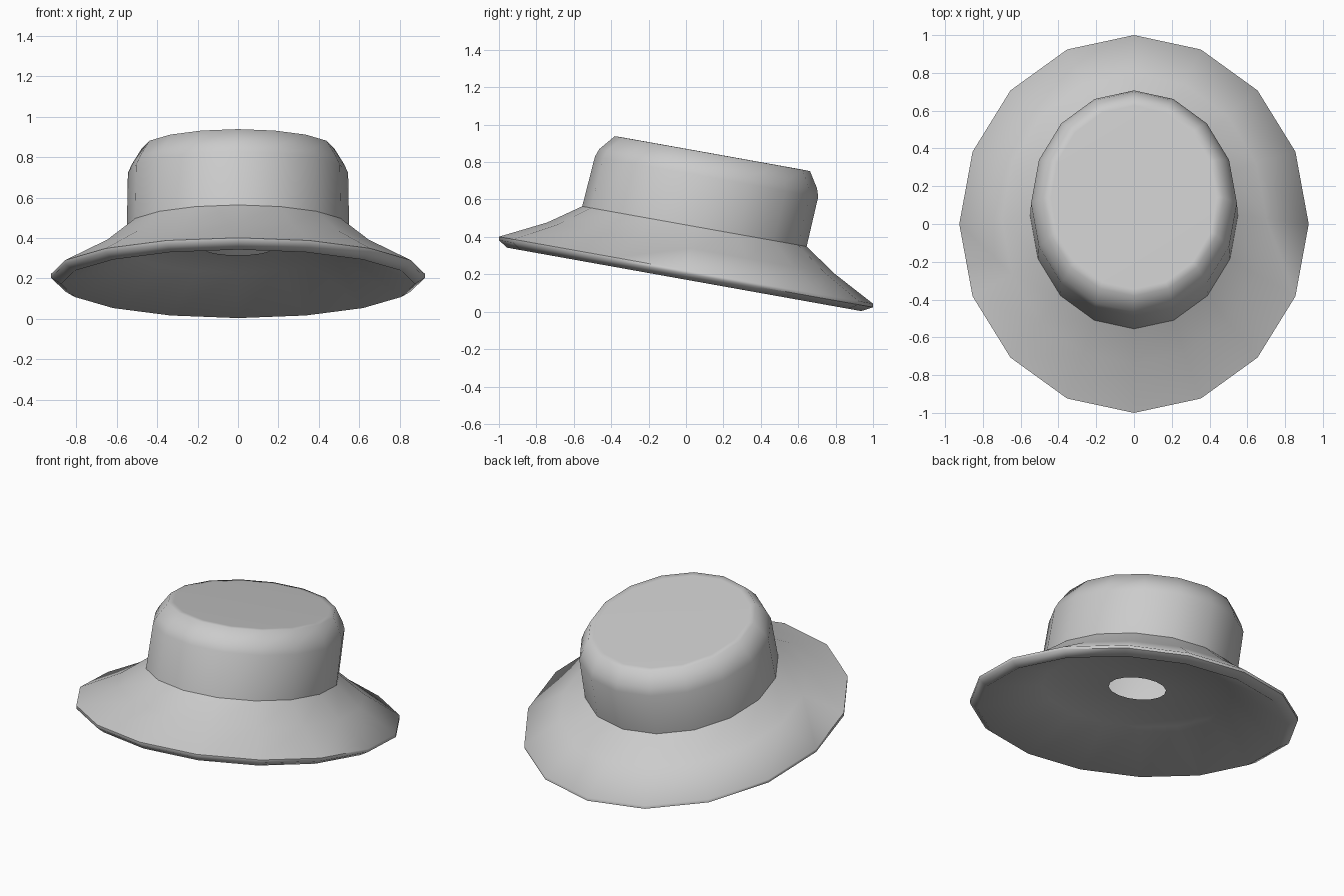
import bpy, bmesh, math

cube = bpy.data.objects.get("Cube")
if cube:
    bpy.data.objects.remove(cube, do_unlink=True)

SIDES = 16
TILT = 0.179  # the hat dips towards the back

felt = bpy.data.materials.new("grey felt")
felt.use_nodes = True
colour = (0.6, 0.6, 0.6, 1)
felt.diffuse_color = colour
felt.node_tree.nodes["Principled BSDF"].inputs["Base Color"].default_value = colour


def loft(name, rings, cap, smooth_angle):
    """Join tilted oval rings (half width, half length, centre y, centre z)."""
    bm = bmesh.new()
    loops = []
    for rx, ry, cy, cz in rings:
        loop = []
        for i in range(SIDES):
            a = 2 * math.pi * i / SIDES
            dy = ry * math.sin(a)
            loop.append(bm.verts.new((rx * math.cos(a), cy + dy, cz - TILT * dy)))
        loops.append(loop)
    for low, high in zip(loops, loops[1:]):
        for i in range(SIDES):
            j = (i + 1) % SIDES
            bm.faces.new((low[i], low[j], high[j], high[i]))
    if cap:
        bm.faces.new(loops[-1])
    mesh = bpy.data.meshes.new(name)
    bm.to_mesh(mesh)
    bm.free()
    mesh.materials.append(felt)
    obj = bpy.data.objects.new(name, mesh)
    bpy.context.collection.objects.link(obj)
    bpy.ops.object.select_all(action='DESELECT')
    obj.select_set(True)
    bpy.context.view_layer.objects.active = obj
    bpy.ops.object.shade_smooth_by_angle(angle=math.radians(smooth_angle))
    return obj


# Crown: hollow wall, rounded shoulder and flat top
loft("crown", [
    (0.55, 0.60, 0.045, 0.456),
    (0.545, 0.597, 0.11, 0.722),
    (0.525, 0.582, 0.118, 0.765),
    (0.475, 0.522, 0.141, 0.845),
    (0.44, 0.485, 0.141, 0.846),
], True, 70)

# Brim: underside from the centre opening, rolled rim, then sloping top
loft("brim", [
    (0.165, 0.17, 0.03, 0.345),
    (0.53, 0.59, 0.03, 0.335),
    (0.875, 0.947, -0.01, 0.173),
    (0.925, 1.0, 0.0, 0.203),
    (0.925, 1.0, 0.0, 0.222),
    (0.70, 0.77, 0.027, 0.339),
    (0.55, 0.60, 0.045, 0.456),
], False, 61)
